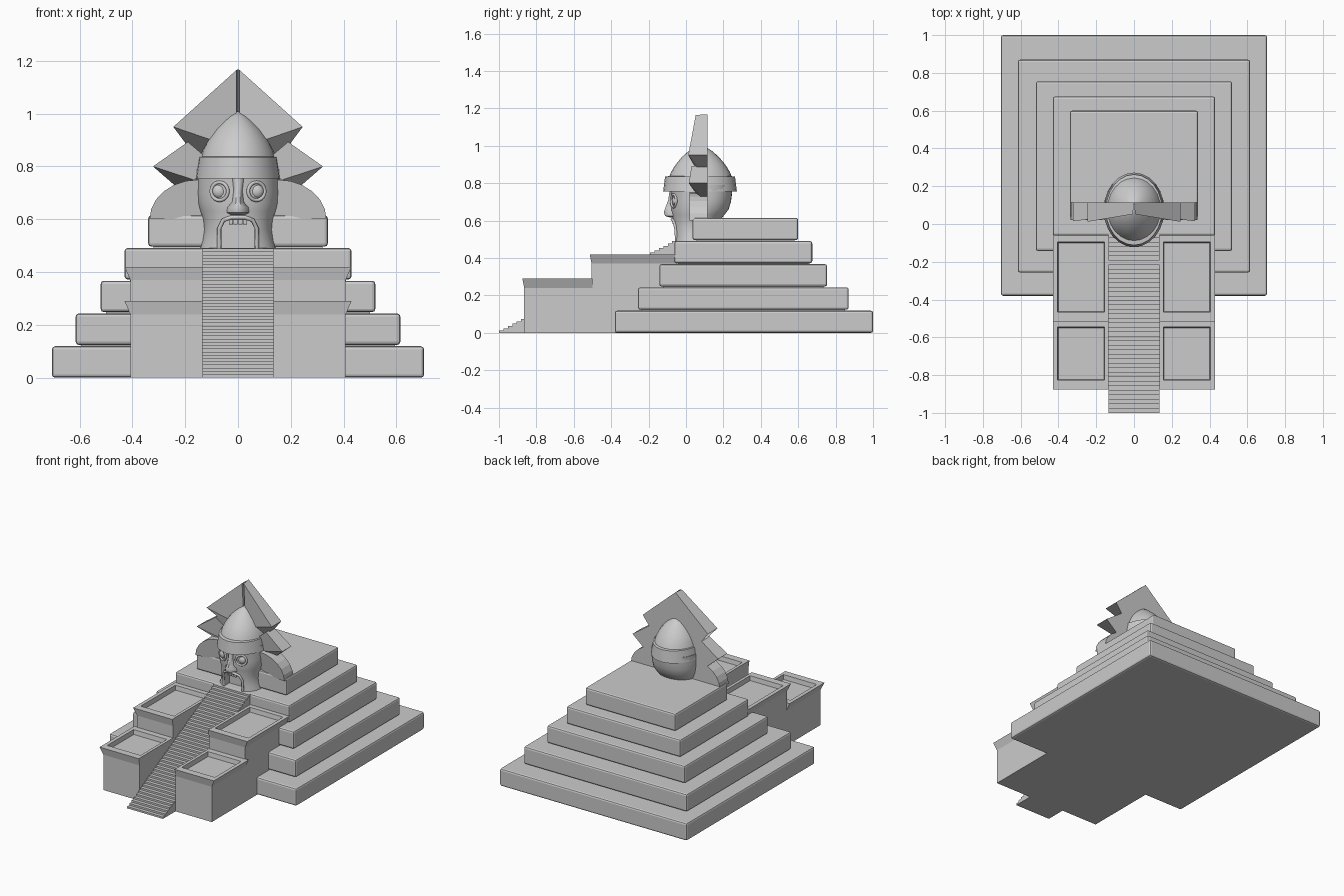
import bpy, bmesh, math
from mathutils import Vector

if "Cube" in bpy.data.objects:
    bpy.data.objects.remove(bpy.data.objects["Cube"])

def make(name, verts, faces, smooth=None):
    me = bpy.data.meshes.new(name)
    me.from_pydata([tuple(v) for v in verts], [], faces)
    bm = bmesh.new()
    bm.from_mesh(me)
    bmesh.ops.remove_doubles(bm, verts=bm.verts, dist=1e-5)
    bmesh.ops.recalc_face_normals(bm, faces=bm.faces)
    bm.to_mesh(me)
    bm.free()
    ob = bpy.data.objects.new(name, me)
    bpy.context.collection.objects.link(ob)
    if smooth:
        finish(ob, smooth)
    return ob

def finish(ob, angle):
    bpy.ops.object.select_all(action='DESELECT')
    ob.select_set(True)
    bpy.context.view_layer.objects.active = ob
    bpy.ops.object.shade_smooth_by_angle(angle=math.radians(angle))

def bridge(name, rings, smooth=None):
    """Skin a list of equal-length vertex rings and cap both ends."""
    n = len(rings[0])
    verts = [v for r in rings for v in r]
    faces = [(k*n+i, k*n+(i+1) % n, (k+1)*n+(i+1) % n, (k+1)*n+i)
             for k in range(len(rings)-1) for i in range(n)]
    faces += [tuple(range(n)), tuple(range(len(verts)-n, len(verts)))]
    return make(name, verts, faces, smooth)

def oval(z, rx, y0, y1, n, p=2.0):
    pts = []
    for i in range(n):
        a = 2*math.pi*i/n
        c, s = math.cos(a), math.sin(a)
        pts.append((rx*math.copysign(abs(c)**(2/p), c),
                    (y0+y1)/2 + (y1-y0)/2*math.copysign(abs(s)**(2/p), s), z))
    return pts

def rect(x0, x1, y0, y1, z):
    return [(x0, y0, z), (x1, y0, z), (x1, y1, z), (x0, y1, z)]

def box(name, x0, x1, y0, y1, z0, z1, bevel=0):
    ob = bridge(name, [rect(x0, x1, y0, y1, z0), rect(x0, x1, y0, y1, z1)])
    if bevel:
        m = ob.modifiers.new("bevel", 'BEVEL')
        m.width, m.segments = bevel, 2
    return ob

# stacked pyramid tiers
for i, (hx, y0, y1) in enumerate([(.705, -.38, 1.0), (.615, -.257, .87), (.52, -.143, .755),
                                  (.43, -.062, .675), (.34, .035, .6)]):
    box(f"tier_{i+1}", -hx, hx, y0, y1, i*.124, i*.124+.119, .012)
    if i:
        box(f"tier_core_{i}", -hx+.02, hx-.02, y0+.02, y1-.02, i*.124-.01, i*.124+.02)

# staircase from a stepped profile
N = 40
prof = [(-1.0, 0)]
for i in range(N):
    y = -1 + .95*i/N
    prof += [(y, .49*(i+1)/N), (y+.95/N, .49*(i+1)/N)]
prof.append((-.05, 0))
bridge("stairs", [[(x, y, z) for y, z in prof] for x in (-.135, .135)])

# planters with a flared rim and sunken top, both sides
for s in (-1, 1):
    for name, y0, y1, h in (("lower_planter", -.865, -.5, .29), ("upper_planter", -.505, -.05, .42)):
        ye = y1-.045
        rings = [rect(.135, .408, y0, y1, 0), rect(.135, .408, y0, y1, h-.05),
                 rect(.135, .43, y0-.01, y1, h), rect(.155, .405, y0+.038, ye, h),
                 rect(.16, .4, y0+.043, ye-.005, h-.03)]
        bridge(name, [[(s*x, y, z) for x, y, z in r] for r in rings])

# head with a doorway mouth
head = bridge("head", [oval(z, rx, a, b, 40, 2.25) for z, rx, a, b in [
    (.48, .146, -.067, .17), (.52, .134, -.065, .165), (.56, .128, -.068, .165),
    (.60, .132, -.07, .18), (.63, .143, -.074, .205), (.66, .152, -.08, .228),
    (.70, .157, -.078, .24), (.735, .157, -.08, .245), (.79, .157, -.085, .25)]])
arch = [(-.065, .47), (.065, .47), (.065, .565), (.055, .587), (.03, .6), (-.03, .6), (-.055, .587), (-.065, .565)]
cutter = bridge("mouth_cutter", [[(x, y, z) for x, z in arch] for y in (-.2, .0)])
cutter.hide_render = True
cutter.hide_set(True)
m = head.modifiers.new("mouth", 'BOOLEAN')
m.operation, m.object, m.solver = 'DIFFERENCE', cutter, 'EXACT'
# eye sockets
for s in (-1, 1):
    bpy.ops.mesh.primitive_torus_add(major_segments=24, minor_segments=8, major_radius=.034, minor_radius=.007,
                                     location=(s*.07, -.066, .706), rotation=(math.pi/2, 0, s*.4))
    bpy.context.object.name = "eye_rim"
    finish(bpy.context.object, 60)
    bpy.ops.mesh.primitive_uv_sphere_add(segments=20, ring_count=12, radius=.027, location=(s*.07, -.056, .706))
    bpy.context.object.name = "eyeball"
    bpy.context.object.scale.y = .7
    finish(bpy.context.object, 60)
finish(head, 40)

# nose with nostril wings
bridge("nose", [[(-w, -.06, z), (-w*.75, y*.45-.04, z), (-w*.3, y, z), (w*.3, y, z), (w*.75, y*.45-.04, z), (w, -.06, z)]
                for z, w, y in [(.617, .03, -.085), (.625, .046, -.112), (.645, .044, -.118),
                                (.665, .026, -.112), (.71, .02, -.095), (.76, .03, -.088)]], 50)

# moustache / lip following the mouth arch
cu = bpy.data.curves.new("moustache", 'CURVE')
cu.dimensions, cu.bevel_depth, cu.bevel_resolution, cu.use_fill_caps = '3D', .008, 3, True
pts = [(-.071, -.05, .49), (-.071, -.056, .565), (-.055, -.066, .597), (-.025, -.074, .607)]
pts += [(-x, y, z) for x, y, z in reversed(pts)]
sp = cu.splines.new('POLY')
sp.points.add(len(pts)-1)
for p, c in zip(sp.points, pts):
    p.co = (*c, 1)
bpy.context.collection.objects.link(bpy.data.objects.new("moustache", cu))
for i in range(4):
    x = (i-1.5)*.018
    box("tooth", x-.008, x+.008, -.072, -.055, .58, .606, .003)

# helmet band and pointed dome
bridge("helmet_band", [oval(z, rx, a, b, 24) for z, rx, a, b in [
    (.765, .14, -.09, .24), (.755, .161, -.122, .272), (.835, .149, -.112, .262), (.838, .135, -.09, .24)]], 35)
bridge("helmet_dome", [oval(z, rx, a, b, 24) for z, rx, a, b in [
    (.82, .146, -.095, .25), (.86, .134, -.08, .235), (.9, .115, -.055, .21), (.94, .086, -.022, .176),
    (.97, .056, .012, .142), (.99, .032, .04, .113), (1.008, .003, .074, .08)]], 40)

# headdress crest: front outline, back outline and front depths, mirrored
yb = .115
def plume(name, front, back, depths):
    for s in (-1, 1):
        bridge(name, [[(s*x, y, z) for (x, z), y in zip(front, depths)], [(s*x, yb, z) for x, z in back]])

plume("top_plume", [(.006, 1.165), (.245, .95), (.1, .9), (.006, .93)],
      [(0, 1.168), (.245, .95), (.14, .81), (0, .81)], [.052, .012, .04, .07])
plume("middle_plume", [(.19, .893), (.322, .8), (.17, .75), (.08, .8)],
      [(.19, .893), (.322, .8), (.19, .685), (.08, .7)], [.03, .015, .05, .05])
fan = [(.15+.185*math.cos(a), .6+.15*math.sin(a)) for a in [math.radians(d) for d in range(0, 91, 15)]]
plume("lower_plume", [(.12, .6)] + fan, [(.1, .6)] + fan, [.055] + [.02]*len(fan))
